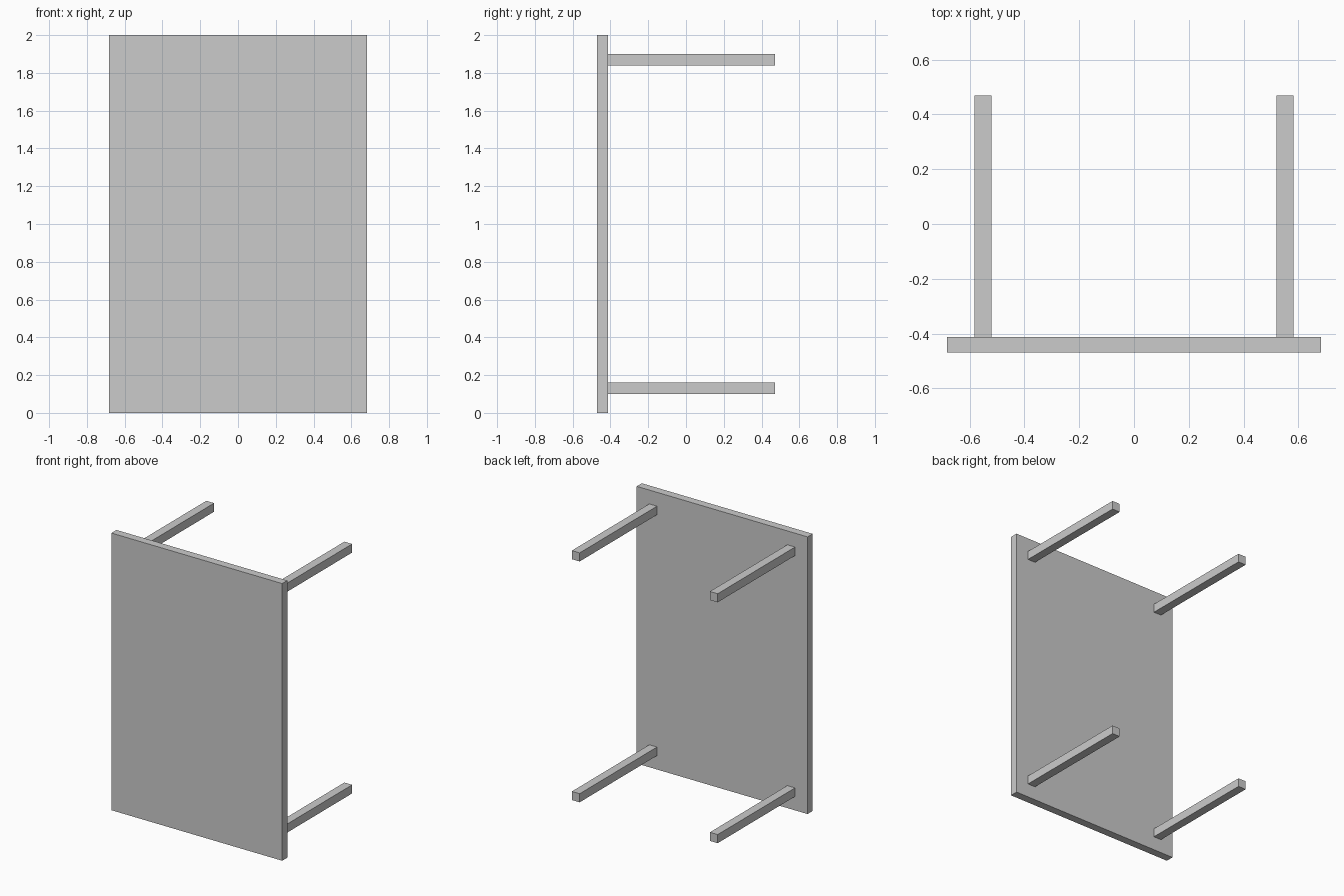
import bpy

if "Cube" in bpy.data.objects:
    bpy.data.objects.remove(bpy.data.objects["Cube"])

HALF_W, HALF_D, HEIGHT = 0.682, 0.47, 2.0
TOP_THICK = 0.058
LEG, INSET = 0.062, 0.131   # leg thickness, leg centre to panel edge


def box(name, lo, hi):
    bpy.ops.mesh.primitive_cube_add(size=1, location=[(a + b) / 2 for a, b in zip(lo, hi)])
    ob = bpy.context.object
    ob.name = name
    ob.scale = [b - a for a, b in zip(lo, hi)]
    bpy.ops.object.transform_apply(location=False, rotation=False, scale=True)
    return ob


# Table top, standing on its short edge
inner = -HALF_D + TOP_THICK
box("table_top", (-HALF_W, -HALF_D, 0), (HALF_W, inner, HEIGHT))

# Four square legs pointing back from the table top
for side, x in (("left", -HALF_W + INSET), ("right", HALF_W - INSET)):
    for level, z in (("lower", INSET), ("upper", HEIGHT - INSET)):
        box(f"{level}_{side}_leg",
            (x - LEG / 2, inner, z - LEG / 2),
            (x + LEG / 2, HALF_D, z + LEG / 2))
